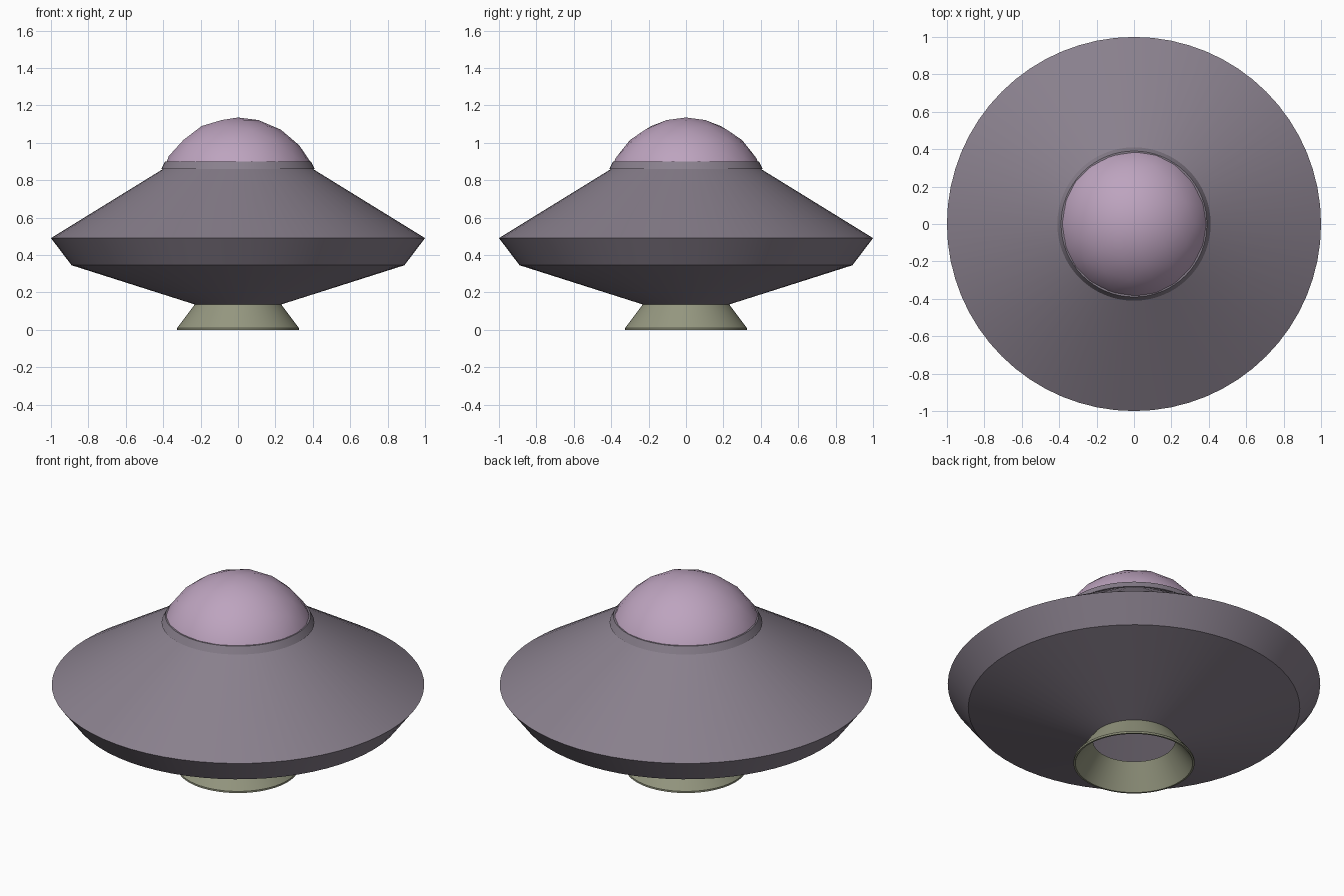
import bpy, bmesh, math
from mathutils import Vector

cube = bpy.data.objects.get("Cube")
if cube:
    bpy.data.objects.remove(cube, do_unlink=True)

SEGMENTS = 64


def material(name, color):
    mat = bpy.data.materials.new(name)
    mat.use_nodes = True
    mat.diffuse_color = (*color, 1)
    bsdf = next(n for n in mat.node_tree.nodes if n.type == "BSDF_PRINCIPLED")
    bsdf.inputs["Base Color"].default_value = (*color, 1)
    return mat


def finish(name, bm, mat):
    mesh = bpy.data.meshes.new(name)
    bm.to_mesh(mesh)
    bm.free()
    mesh.materials.append(mat)
    obj = bpy.data.objects.new(name, mesh)
    bpy.context.collection.objects.link(obj)
    bpy.ops.object.select_all(action="DESELECT")
    obj.select_set(True)
    bpy.context.view_layer.objects.active = obj
    bpy.ops.object.shade_smooth_by_angle(angle=math.radians(25))
    return obj


def lathe(name, profile, mat, closed=False):
    """Spin an (r, z) profile, listed from bottom to top on the outside."""
    bm = bmesh.new()
    rings = []
    for r, z in profile:
        angles = [math.tau * i / SEGMENTS for i in range(SEGMENTS)]
        rings.append([bm.verts.new((r * math.cos(a), r * math.sin(a), z)) for a in angles])
    pairs = list(zip(rings, rings[1:]))
    if closed:
        pairs.append((rings[-1], rings[0]))
    for low, high in pairs:
        for i in range(SEGMENTS):
            j = (i + 1) % SEGMENTS
            bm.faces.new((low[i], low[j], high[j], high[i]))
    return finish(name, bm, mat)


hull_grey = material("hull mauve grey", (0.25, 0.215, 0.265))
dome_pink = material("dome dusty pink", (0.51, 0.37, 0.52))
base_olive = material("base olive grey", (0.30, 0.31, 0.215))

# Saucer body, open underneath
lathe("saucer_hull", [(0.23, 0.135), (0.89, 0.345), (1.0, 0.49), (0.40, 0.86)], hull_grey)

# Collar that holds the dome
lathe("dome_collar", [(0.38, 0.86), (0.41, 0.86), (0.39, 0.90), (0.38, 0.90)],
      hull_grey, closed=True)

# Flared landing base
lathe("landing_base", [(0.315, 0.0), (0.325, 0.0), (0.325, 0.01), (0.23, 0.137), (0.22, 0.137)],
      base_olive, closed=True)

# Faceted dome cap cut from a sphere
bm = bmesh.new()
bmesh.ops.create_icosphere(bm, subdivisions=3, radius=0.435)
bmesh.ops.translate(bm, verts=bm.verts, vec=(0, 0, 0.70))
bmesh.ops.bisect_plane(bm, geom=bm.verts[:] + bm.edges[:] + bm.faces[:],
                       plane_co=Vector((0, 0, 0.88)), plane_no=Vector((0, 0, 1)),
                       clear_inner=True)
finish("dome", bm, dome_pink)
